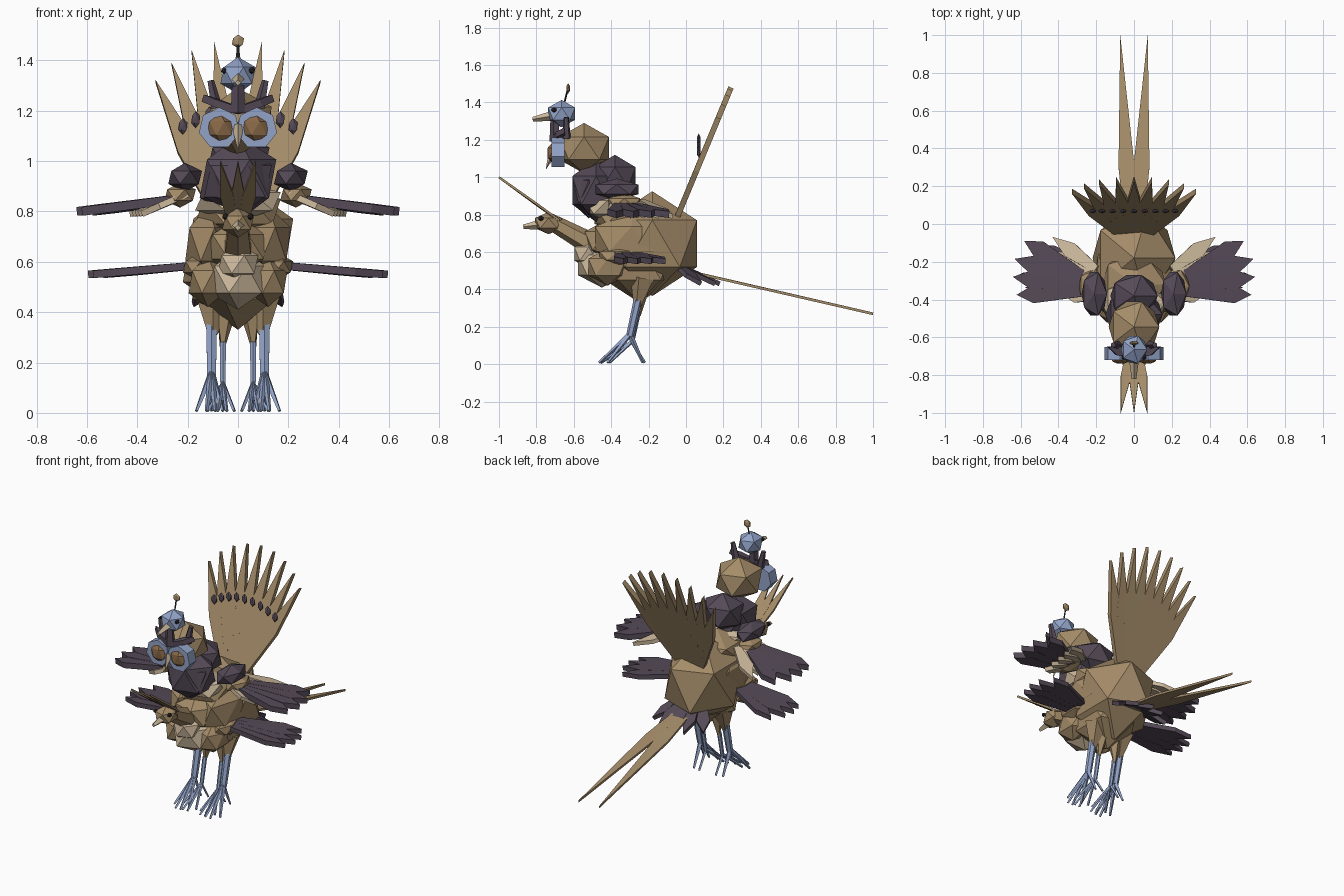
import bpy, bmesh, math
from mathutils import Vector, Matrix

if "Cube" in bpy.data.objects:
    bpy.data.objects.remove(bpy.data.objects["Cube"])


def material(name, rgb):
    m = bpy.data.materials.new(name)
    m.use_nodes = True
    m.diffuse_color = (*rgb, 1)
    m.node_tree.nodes["Principled BSDF"].inputs["Base Color"].default_value = (*rgb, 1)
    return m


TAN = material("tan", (0.37, 0.26, 0.14))
CREAM = material("cream", (0.60, 0.48, 0.33))
PURPLE = material("dusky purple", (0.09, 0.068, 0.095))
BLUE = material("pale blue", (0.29, 0.37, 0.58))
BROWN = material("eye brown", (0.25, 0.14, 0.065))
DARK = material("dark", (0.03, 0.025, 0.03))


def finish(name, bm, mat):
    bmesh.ops.recalc_face_normals(bm, faces=bm.faces)
    mesh = bpy.data.meshes.new(name)
    bm.to_mesh(mesh)
    bm.free()
    mesh.materials.append(mat)
    obj = bpy.data.objects.new(name, mesh)
    bpy.context.collection.objects.link(obj)
    return obj


def blob(name, pos, size, mat):
    """Faceted ball with its own radius on each axis."""
    bm = bmesh.new()
    bmesh.ops.create_icosphere(bm, subdivisions=1, radius=1,
                               matrix=Matrix.Translation(pos) @ Matrix.Diagonal((*size, 1)))
    return finish(name, bm, mat)


def strut(name, a, b, r1, r2, mat, sides=5):
    """Tapered rod from a to b."""
    a, b = Vector(a), Vector(b)
    d = b - a
    turn = d.to_track_quat('Z', 'Y').to_matrix().to_4x4()
    bm = bmesh.new()
    bmesh.ops.create_cone(bm, cap_ends=True, segments=sides, radius1=r1, radius2=r2,
                          depth=d.length, matrix=Matrix.Translation((a + b) / 2) @ turn)
    return finish(name, bm, mat)


def feather(name, a, b, width, thick, mat, up=(0, 0, 1), root=0.5, belly=0.6):
    """Flat pointed blade from a to b, widest at the belly."""
    a, b = Vector(a), Vector(b)
    d = b - a
    side = d.cross(Vector(up)).normalized() * width / 2
    lift = side.cross(d).normalized() * thick / 2
    mid = a + d * belly
    outline = [a - side * root, mid - side, b, mid + side, a + side * root]
    bm = bmesh.new()
    top = [bm.verts.new(p + lift) for p in outline]
    low = [bm.verts.new(p - lift) for p in outline]
    bm.faces.new(top)
    bm.faces.new(low[::-1])
    for i in range(len(top)):
        j = (i + 1) % len(top)
        bm.faces.new((top[i], low[i], low[j], top[j]))
    return finish(name, bm, mat)


# Body, belly and breast
blob("body", (0, -0.18, 0.645), (0.245, 0.28, 0.28), TAN)
blob("belly", (0, -0.25, 0.55), (0.2, 0.22, 0.22), TAN)
blob("upper_back", (0, -0.32, 0.8), (0.19, 0.2, 0.11), TAN)
blob("breast", (0, -0.45, 0.53), (0.13, 0.15, 0.12), CREAM)
blob("breast_upper", (0, -0.43, 0.66), (0.14, 0.13, 0.11), TAN)
blob("breast_tuft", (0, -0.52, 0.59), (0.09, 0.09, 0.08), CREAM)
blob("collar", (0, -0.42, 0.84), (0.19, 0.14, 0.08), CREAM)

# Purple chest and nape
blob("chest", (0, -0.48, 0.93), (0.17, 0.15, 0.17), PURPLE)
blob("chest_front", (0, -0.52, 0.92), (0.15, 0.1, 0.14), PURPLE)
blob("nape", (0, -0.38, 1.0), (0.14, 0.13, 0.12), PURPLE)

# Large head with ringed eyes
blob("large_head", (0, -0.545, 1.155), (0.15, 0.157, 0.135), TAN)
strut("large_beak", (0, -0.71, 1.14), (0, -0.75, 1.04), 0.025, 0, CREAM, 4)
strut("brow_post", (0, -0.7, 1.19), (0, -0.7, 1.31), 0.03, 0.025, PURPLE)

# Small blue head with crest
blob("blue_head", (0, -0.665, 1.34), (0.078, 0.085, 0.073), BLUE)
strut("blue_head_beak", (0, -0.73, 1.325), (0, -0.82, 1.31), 0.025, 0.012, CREAM, 4)
strut("crest_stem", (0, -0.65, 1.4), (0, -0.632, 1.47), 0.005, 0.005, DARK, 4)
blob("crest_tip", (0, -0.63, 1.475), (0.027, 0.012, 0.027), TAN)

# Low front head with neck and three-feather crest
strut("low_neck", (0, -0.52, 0.65), (0, -0.7, 0.75), 0.06, 0.045, TAN, 6)
blob("low_head", (0, -0.735, 0.755), (0.07, 0.085, 0.06), TAN)
strut("low_beak", (0, -0.79, 0.745), (0, -0.87, 0.735), 0.025, 0.012, CREAM, 4)
for i in (-1, 0, 1):
    feather("low_crest_feather", (i * 0.025, -0.68, 0.77), (i * 0.07, -1.0, 1.0),
            0.055, 0.012, TAN, root=0.7, belly=0.4)

# Upright tail fan with a bead on every feather
for i in range(-4, 5):
    angle = math.radians(7.85 * i)
    length = 0.7 - 0.07 * (i / 4) ** 2
    sx, cz = math.sin(angle), math.cos(angle)
    feather("fan_feather", (i * 0.018, -0.05, 0.78),
            (length * sx, -0.05 + 0.415 * length * cz, 0.78 + length * cz),
            0.085, 0.03, TAN, up=(0, 1, -0.4), root=0.55, belly=0.5)
    blob("fan_bead", (0.42 * sx, 0.068, 0.78 + 0.42 * cz), (0.02, 0.012, 0.033), PURPLE)

# Dark feathers at the root of the long tail
for i in range(-2, 3):
    feather("tail_cover", (i * 0.04, -0.06, 0.54), (i * 0.09, 0.18 - 0.025 * i * i, 0.43),
            0.08, 0.025, PURPLE)

for s, tag in ((1, "left"), (-1, "right")):
    # Eyes, rings and brow tufts
    ring = strut(tag + "_eye_ring", (s * 0.074, -0.65, 1.13), (s * 0.074, -0.72, 1.13),
                 0.083, 0.083, BLUE, 7)
    blob(tag + "_large_eye", (s * 0.07, -0.71, 1.13), (0.06, 0.035, 0.06), BROWN)
    strut(tag + "_tuft", (s * 0.085, -0.64, 1.21), (s * 0.11, -0.64, 1.32), 0.025, 0.014, PURPLE)
    feather(tag + "_brow", (0, -0.7, 1.2), (s * 0.14, -0.65, 1.25), 0.05, 0.03, PURPLE)
    blob(tag + "_blue_head_eye", (s * 0.055, -0.705, 1.36), (0.014, 0.016, 0.014), DARK)
    blob(tag + "_low_head_eye", (s * 0.05, -0.775, 0.78), (0.014, 0.016, 0.014), DARK)

    # Flank and shoulders
    blob(tag + "_flank", (s * 0.12, -0.29, 0.67), (0.1, 0.23, 0.15), TAN)
    blob(tag + "_side_breast", (s * 0.12, -0.42, 0.52), (0.085, 0.12, 0.1), TAN)
    blob(tag + "_shoulder", (s * 0.21, -0.37, 0.935), (0.075, 0.135, 0.058), PURPLE)
    blob(tag + "_upper_arm", (s * 0.23, -0.33, 0.865), (0.07, 0.1, 0.05), TAN)
    blob(tag + "_lower_arm", (s * 0.165, -0.36, 0.58), (0.06, 0.12, 0.05), TAN)

    # Cream wing cover feathers
    for k in range(5):
        feather(tag + "_wing_cover", (s * 0.2, -0.24 - 0.035 * k, 0.87),
                (s * (0.43 - 0.012 * k), -0.07 - 0.075 * k, 0.79), 0.085, 0.025, CREAM)

    # Upper and lower flight feathers
    for k, reach in enumerate((0.58, 0.63, 0.64, 0.62)):
        y = -0.09 - 0.095 * k
        feather(tag + "_upper_flight", (s * 0.27, -0.27 - 0.03 * k, 0.845),
                (s * reach, y, 0.8), 0.095, 0.035, PURPLE, belly=0.75)
        feather(tag + "_lower_flight", (s * 0.17, -0.27 - 0.03 * k, 0.585),
                (s * (reach - 0.045), y - 0.02 + 0.02 * k, 0.55), 0.085, 0.03, PURPLE, belly=0.72)

    # Long trailing tail feather
    feather(tag + "_tail_feather", (s * 0.025, 0.0, 0.5), (s * 0.073, 1.0, 0.27),
            0.085, 0.014, TAN, root=0.6, belly=0.3)

    # Thigh spikes and the two pairs of legs
    strut(tag + "_thigh", (s * 0.1, -0.23, 0.46), (s * 0.1, -0.26, 0.31), 0.07, 0.02, TAN)
    strut(tag + "_inner_thigh", (s * 0.05, -0.24, 0.42), (s * 0.06, -0.25, 0.26), 0.05, 0.008, TAN)
    for x, knee, ankle, r, y in ((0.105, 0.35, 0.15, 0.024, -0.3), (0.06, 0.28, 0.11, 0.014, -0.29)):
        strut(tag + "_leg", (s * x, -0.255, knee), (s * x, y, ankle), r, r * 0.85, BLUE, 6)
        for dx, dy in ((-0.045, -0.12), (-0.015, -0.165), (0.02, -0.165), (0.06, -0.12), (0, 0.07)):
            strut(tag + "_toe", (s * x, y, ankle + 0.01), (s * (x + dx), y + dy, 0.008),
                  r * 0.65, 0.007, BLUE, 4)
